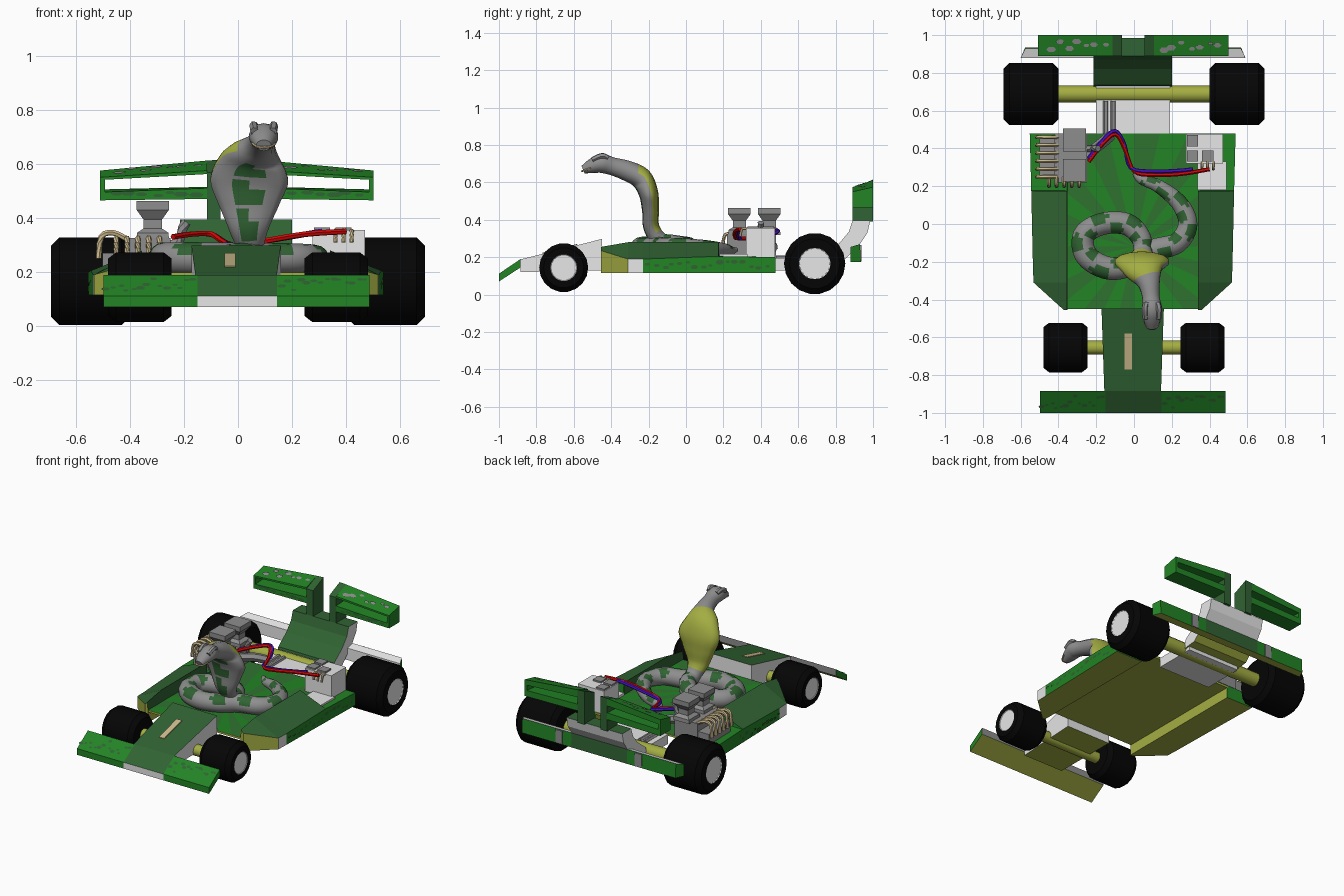
import bpy, bmesh, math, random
from mathutils import Vector as V

if "Cube" in bpy.data.objects:
    bpy.data.objects.remove(bpy.data.objects["Cube"])

random.seed(4)
COLS = dict(dark_green=(.03, .125, .033), green=(.016, .23, .018), olive=(.37, .42, .055),
            grey=(.27, .27, .27), white=(.83, .83, .83), black=(.0015, .0015, .0015),
            tan=(.62, .5, .27), red=(.68, .002, .002), violet=(.07, .006, .6),
            leaf_green=(.028, .17, .028))
MATS = {}
for n, c in COLS.items():
    MATS[n] = bpy.data.materials.new(n)
    MATS[n].diffuse_color = (*c, 1)
IDX = {n: i for i, n in enumerate(COLS)}


def finish(name, bm, smooth=None):
    me = bpy.data.meshes.new(name)
    bm.to_mesh(me)
    bm.free()
    for m in MATS.values():
        me.materials.append(m)
    if smooth:
        for p in me.polygons:
            p.use_smooth = True
        me.set_sharp_from_angle(angle=math.radians(smooth))
    ob = bpy.data.objects.new(name, me)
    bpy.context.collection.objects.link(ob)
    return ob


def loft(name, rings, col, smooth=None):
    """Skin rings of points; col is a colour or rule(ring, side); caps are rings -1 and -2."""
    rule = col if callable(col) else (lambda i, j: col)
    bm = bmesh.new()
    vs = [[bm.verts.new(p) for p in r] for r in rings]
    n = len(rings[0])
    for i in range(len(rings) - 1):
        for j in range(n):
            k = (j + 1) % n
            f = bm.faces.new((vs[i][j], vs[i][k], vs[i + 1][k], vs[i + 1][j]))
            f.material_index = IDX[rule(i, j)]
    for r, tag in ((vs[0], -1), (vs[-1], -2)):
        bm.faces.new(r).material_index = IDX[rule(tag, 0)]
    bmesh.ops.recalc_face_normals(bm, faces=bm.faces)
    return finish(name, bm, smooth)


def box(name, x, y, z, col):
    return loft(name, [[(a, y[0], z[0]), (a, y[1], z[0]), (a, y[1], z[1]), (a, y[0], z[1])] for a in x], col)


def extrude_x(name, prof, x0, x1, col):
    return loft(name, [[(x, y, z) for y, z in prof] for x in (x0, x1)], col)


def spots(name, corner, u, v, count, col, ru=.018, rv=.01):
    """Scatter thin six-sided plates over the patch corner + u + v."""
    corner, u, v = V(corner), V(u), V(v)
    n = u.cross(v).normalized() * .0025
    bm = bmesh.new()
    for k in range(count):
        c = corner + u * (k + random.uniform(.3, .7)) / count + v * random.uniform(.2, .8)
        s = random.uniform(.7, 1.3)
        ring = [c + u.normalized() * ru * s * math.cos(a) + v.normalized() * rv * s * math.sin(a)
                for a in (math.pi * q / 3 for q in range(6))]
        bm.faces.new([bm.verts.new(p + n) for p in ring]).material_index = IDX[col]
    finish(name, bm)


def spline(pts, steps):
    """Catmull-Rom through points of any dimension."""
    out, P = [], [pts[0]] + list(pts) + [pts[-1]]
    for i in range(1, len(P) - 2):
        for s in range(steps):
            t = s / steps
            out.append([.5 * (2 * b + (c - a) * t + (2 * a - 5 * b + 4 * c - d) * t * t + (3 * b - a - 3 * c + d) * t ** 3)
                        for a, b, c, d in zip(*P[i - 1:i + 3])])
    return out + [list(pts[-1])]


def tube(name, pts, r, col, steps=4, n=6):
    C = [V(p) for p in spline(pts, steps)]
    rings = []
    for i, c in enumerate(C):
        T = (C[min(i + 1, len(C) - 1)] - C[max(i - 1, 0)]).normalized()
        S = T.cross(V((.13, .2, 1))).normalized()
        N = S.cross(T)
        rings.append([c + r * (S * math.cos(a) + N * math.sin(a)) for a in (2 * math.pi * k / n for k in range(n))])
    return loft(name, rings, col, 50)


def lathe_x(name, prof, y, z, col, n=18):
    """Revolve (x, radius) pairs about an axle line."""
    return loft(name, [[(x, y + r * math.cos(2 * math.pi * k / n), z + r * math.sin(2 * math.pi * k / n))
                        for k in range(n)] for x, r in prof], col, 35)


# Wheels and axles
for end, y, z, R, x0, x1, hub, ax in (("front", -.654, .144, .131, .245, .48, .072, .037),
                                      ("rear", .688, .166, .164, .4, .69, .085, .045)):
    for side, s in (("left", -1), ("right", 1)):
        prof = [(x0, hub), (x0, R * .82), (x0 + .03, R), (x1 - .03, R), (x1, R * .82), (x1, hub), (x1 - .003, hub * .95)]
        lathe_x(f"{end}_{side}_wheel", [(s * x, r) for x, r in prof], y, z,
                lambda i, j: "white" if i in (-2, 5) else "black")
    lathe_x(f"{end}_axle", [(-x0 - .01, ax), (x0 + .01, ax)], y, z, "olive", 12)

# Side pods: inner bottom, outer bottom, outer edge, inner top, deck line
OX = -.007
ROWS = [(-.455, .365, .235, .255), (-.31, .525, .19, .28), (-.23, .528, .19, .28), (.175, .537, .205, .28),
        (.177, .537, .205, .207), (.478, .545, .2, .202)]


def pod_col(i, j):
    if i < 0:
        return "olive" if i == -1 else "green"
    if j in (0, 4):
        return "olive"
    if j == 1:
        return ("olive", "white")[i] if i < 2 else "green"
    return "dark_green" if i < 3 and j in (2, 3) else "green"


for side, s in (("left", -1), ("right", 1)):
    loft(f"{side}_side_pod", [[(OX + s * a, y, h) for a, h in
         ((.345, .115), (xo, .115), (xo, zm), (.347, zt), (.345, .195))] for y, xo, zm, zt in ROWS], pod_col)
    spots(f"{side}_pod_spots", (OX + s * .531, -.22 if s > 0 else .45, .125), (s * .012, s * .67, 0), (0, 0, .065), 16, "dark_green")

# Deck with radiating stripes
bm = bmesh.new()
vs = [bm.verts.new((x + OX, y, .2)) for x, y in ((-.35, -.45), (.35, -.45), (.35, .478), (-.35, .478))]
bm.faces.new(vs)
CEN = V((0, -.12, .2))
for k in range(14):
    a = math.pi * k / 14
    bmesh.ops.bisect_plane(bm, geom=bm.verts[:] + bm.edges[:] + bm.faces[:], plane_co=CEN,
                           plane_no=(-math.sin(a), math.cos(a), 0))
for f in bm.faces:
    d = f.calc_center_median() - CEN
    f.material_index = IDX["green" if int((math.atan2(d.y, d.x) % (2 * math.pi)) * 14 / math.pi) % 2 else "leaf_green"]
finish("striped_deck", bm)
box("underside_plate", (-.35 + OX, .35 + OX), (-.45, .478), (.185, .198), "olive")

# Nose and front wing; profile sides run bottom, right, top, left
loft("nose", [[(OX - w, y, z0), (OX + w, y, z0), (OX + w, y, z1), (OX - w, y, z1)]
              for y, w, z0, z1 in ((-.885, .15, .12, .188), (-.448, .165, .13, .298))],
     lambda i, j: "white" if i < 0 else ("olive", "white", "dark_green", "white")[j])
WING = [(-1, .07), (-1, .112), (-.885, .19), (-.885, .145)]
for name, a, b, top, front in (("left", -.497, -.15, "green", "green"), ("centre", -.15, .145, "dark_green", "white"),
                               ("right", .145, .485, "green", "green")):
    extrude_x(f"front_wing_{name}", WING, a, b,
              lambda i, j: top if i < 0 else (front, top, "grey", "olive")[j])
    if top == "green":
        spots(f"front_wing_{name}_spots", (a, -1, .112), (b - a, 0, 0), (0, .115, .078), 14, "dark_green", .014, .01)
extrude_x("nose_stripe", [(-.77, .219), (-.77, .223), (-.58, .271), (-.58, .267)], -.05, -.01, "tan")

# Gearbox and rear ramp
box("gearbox", (-.2, .19), (.478, .76), (.13, .195), "white")
for i, x in enumerate((-.15, -.11)):
    tube(f"gearbox_rib_{i}", [(x, .48, .195), (x, .65, .195)], .014, "grey", 1)
RAMP = [(.72, .15), (.735, .21), (.82, .275), (.87, .335), (.89, .395), (.985, .395),
        (.97, .33), (.93, .27), (.88, .22), (.82, .16)]
extrude_x("rear_ramp", RAMP, -.215, .2,
          lambda i, j: "white" if i < 0 else "dark_green" if j < 5 else "white" if j < 7 else "olive")

# Lower rear wing in three sections
for name, xs, c in (("left", (-.6, -.215), "green"), ("centre", (-.215, .2), "dark_green"), ("right", (.2, .59), "green")):
    w = lambda x, y: x * (.96 if abs(x) > .4 and y > .9 else 1)
    loft(f"lower_rear_wing_{name}", [[(w(x, y), y, z) for y, z in ((.88, .175), (.88, .255), (.93, .27), (.935, .175))]
                                     for x in xs], lambda i, j: c if i < 0 else ("white", "white", c, "olive")[j])
for i, x in enumerate((-.3, .29)):
    box(f"lower_rear_wing_band_{i}", (x - .025, x + .025), (.93, .938), (.177, .266), "grey")

# Upper rear wing: a slotted frame each side
for side, s in (("left", -1), ("right", 1)):
    def bar(part, secs, col):
        loft(f"upper_wing_{side}_{part}", [[(s * x - .004, .89, z0), (s * x - .004, .89, zf), (s * x - .004, 1, zb),
                                            (s * x - .004, 1, z0)] for x, z0, zf, zb in secs], col)
    bar("pillar", [(.06, .39, .567, .615), (.11, .39, .567, .612)], "dark_green")
    bar("top", [(.11, .562, .575, .612), (.505, .54, .55, .575)], "green")
    bar("bottom", [(.11, .47, .51, .515), (.505, .465, .495, .505)], "green")
    bar("end", [(.488, .47, .545, .57), (.505, .47, .545, .57)], "green")
    a, b = sorted((s * .13, s * .47))
    za, zb = (.557, .58) if s < 0 else (.58, .557)
    spots(f"upper_wing_{side}_top_spots", (a, .9, za - .0), (b - a, 0, zb - za), (0, .09, .025), 7, "grey", .022, .014)
    spots(f"upper_wing_{side}_front_spots", (a, .89, .472), (b - a, 0, 0), (0, 0, .028), 7, "dark_green", .024, .008)

# Left engine: block, intake stacks, curled pipes
box("left_engine_block", (-.42, -.25), (.22, .48), (.2, .325), "grey")
box("left_engine_flank", (-.5, -.42), (.24, .47), (.2, .27), "grey")
for i, y in enumerate((.285, .445)):
    loft(f"intake_stack_{i}", [[(-.315 + a * r, y + b * r, z) for a, b in ((-1, -1), (1, -1), (1, 1), (-1, 1))]
                               for z, r in ((.32, .06), (.345, .058), (.36, .035), (.395, .035), (.43, .06), (.462, .06))], "grey")
for i in range(6):
    y = .25 + .042 * i
    tube(f"exhaust_pipe_{i}", [(-.4, y, .315), (-.46, y, .345), (-.505, y, .33), (-.515, y, .25)], .011, "tan", 3)
for i in range(5):
    x = -.45 + .04 * i
    tube(f"front_pipe_{i}", [(x, .25, .325), (x, .21, .32), (x, .2, .27), (x, .22, .22)], .01, "tan", 3)
tube("engine_elbow", [(-.26, .4, .3), (-.22, .4, .31), (-.205, .4, .36), (-.19, .4, .385)], .018, "grey", 3)
tube("drive_link", [(-.26, .36, .27), (-.18, .42, .27), (-.12, .47, .25)], .028, "grey", 3)

# Right power unit
box("right_unit", (.275, .47), (.32, .476), (.2, .355), "white")
box("right_unit_tray", (.335, .49), (.18, .33), (.2, .216), "white")
for i, (x, y) in enumerate(((.31, .36), (.39, .36), (.31, .44))):
    box(f"right_unit_cap_{i}", (x - .03, x + .03), (y - .03, y + .03), (.35, .365), "grey")
for i in range(3):
    tube(f"right_pipe_{i}", [(.36 + .03 * i, .33, .35), (.36 + .03 * i, .3, .35), (.36 + .03 * i, .29, .31)], .008, "tan", 3)

# Cables
for name, d in (("red", 0), ("violet", .018)):
    tube(f"{name}_cable", [(-.24, .33 + d, .33), (-.17, .42 + d, .34), (-.1, .475 + d, .34), (-.05, .4 + d, .31),
                           (0 - d, .28 + d, .3), (.1, .26 + d, .315), (.25, .265 + d, .34), (.4 - 5 * d, .29, .35)], .011, name)

# Snake: x, y, z, half width, half height along the spine from tail to snout
SPINE = [(0, .27, .24, .012, .012), (.04, .235, .235, .026, .026), (.13, .2, .24, .036, .036), (.24, .11, .245, .046, .046),
         (.285, 0, .25, .052, .05), (.23, -.1, .25, .056, .055), (.1, -.14, .25, .06, .058), (0, -.21, .25, .06, .058),
         (-.13, -.235, .25, .062, .06), (-.25, -.17, .25, .062, .06), (-.265, -.06, .25, .06, .06), (-.17, 0, .25, .06, .06),
         (-.04, 0, .25, .06, .06), (.035, -.07, .265, .055, .055), (.045, -.14, .29, .05, .045), (.04, -.185, .36, .075, .043),
         (.04, -.19, .45, .115, .045), (.042, -.2, .54, .147, .052), (.052, -.238, .62, .112, .058), (.078, -.31, .66, .062, .055),
         (.09, -.39, .685, .047, .048), (.095, -.45, .7, .055, .05), (.095, -.5, .688, .047, .04), (.095, -.55, .668, .028, .022)]
STEPS, NS = 6, 14
HOOD = 14 * STEPS
C = spline(SPINE, STEPS)
rings = []
for i, c in enumerate(C):
    T = (V(C[min(i + 1, len(C) - 1)][:3]) - V(C[max(i - 1, 0)][:3])).normalized()
    S = V((-1, 0, 0)) if i >= HOOD else T.cross(V((0, 0, 1)))
    S = (S - T * S.dot(T)).normalized()
    N = S.cross(T)
    rings.append([V(c[:3]) + S * c[3] * math.cos(a) + N * c[4] * math.sin(a)
                  for a in (2 * math.pi * (k + .5) / NS for k in range(NS))])


def snake_col(i, j):
    if HOOD + 3 <= i < HOOD + 28:                   # hood: pale back, marked front
        if j < 6 or j == NS - 1:
            return "olive"
        return "dark_green" if j in ((9, 10) if i % 8 < 4 else (10,)) and i % 8 != 7 else "grey"
    if 5 < i < HOOD:                                # staggered blotches along the coils
        m = i % 8
        if j in (3, 4, 5) and m < 4 - (j != 4) or j in (0, 1, 2) and 3 < m < 8 - (j != 1):
            return "dark_green"
    return "grey"


loft("snake", rings, snake_col, 60)
for side, s in (("left", -1), ("right", 1)):
    tube(f"snake_brow_{side}", [(.095 + s * .03, -.42, .73), (.095 + s * .037, -.45, .742), (.095 + s * .034, -.5, .72)], .016, "grey")
tube("snake_mouth_line", [(.053, -.51, .675), (.07, -.548, .663), (.095, -.556, .66), (.12, -.548, .663), (.137, -.51, .675)], .005, "tan")

for m in bpy.data.materials:
    if m.users and not m.is_grease_pencil:
        m.use_nodes = True
        m.node_tree.nodes["Principled BSDF"].inputs["Base Color"].default_value = m.diffuse_color
